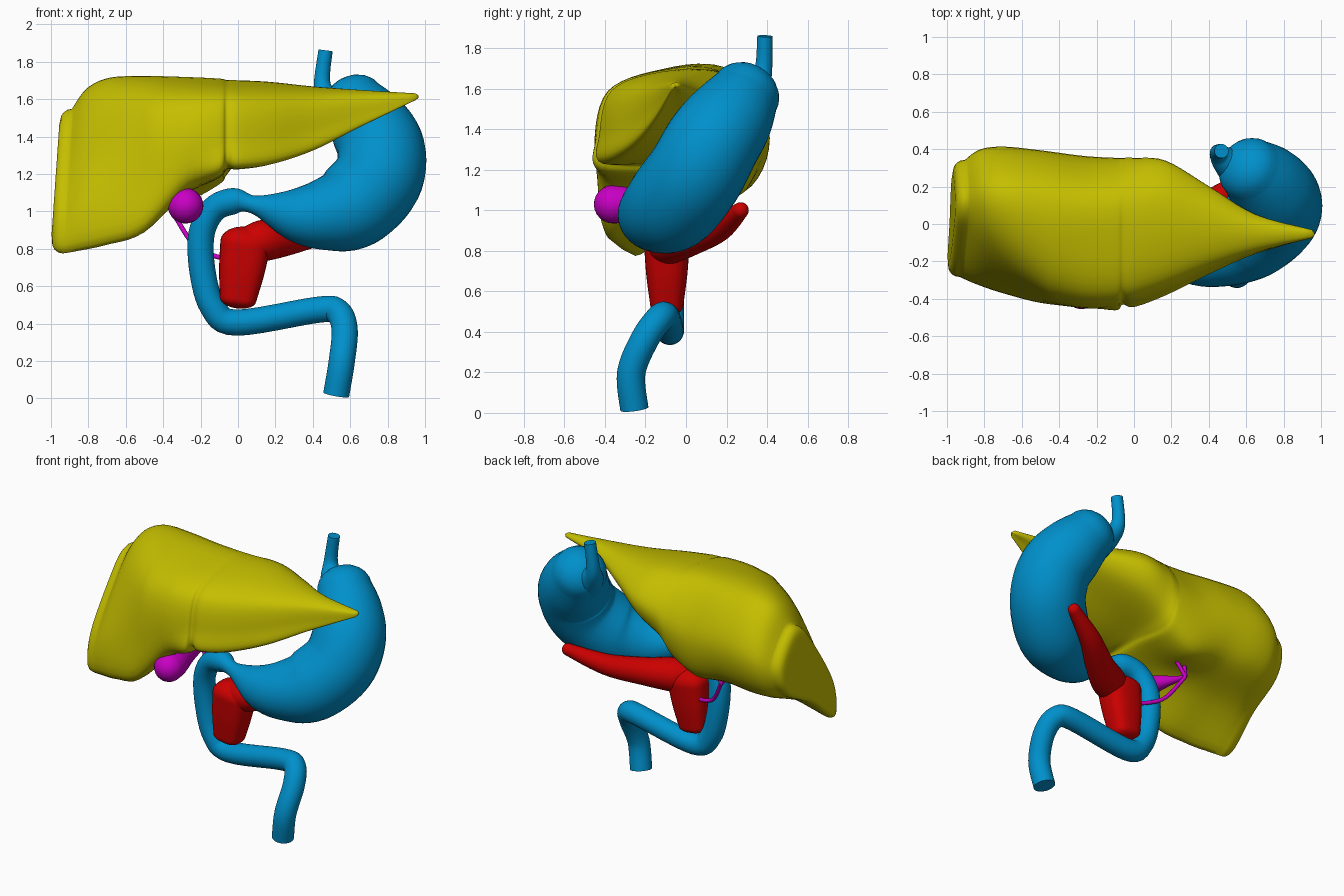
import bpy, bmesh, math
from mathutils import Vector

if "Cube" in bpy.data.objects:
    bpy.data.objects.remove(bpy.data.objects["Cube"])


def material(name, rgb):
    m = bpy.data.materials.new(name)
    m.diffuse_color = (*rgb, 1)
    m.use_nodes = True
    m.node_tree.nodes["Principled BSDF"].inputs["Base Color"].default_value = m.diffuse_color
    return m


def catmull(pts, steps, closed=False):
    """Smooth curve through tuples of any dimension."""
    n = len(pts)
    at = (lambda i: pts[i % n]) if closed else (lambda i: pts[max(0, min(n - 1, i))])
    out = []
    for i in range(n if closed else n - 1):
        p = [at(i + k) for k in (-1, 0, 1, 2)]
        for s in range(steps):
            t = s / steps
            out.append(tuple(0.5 * (2 * b + (c - a) * t + (2 * a - 5 * b + 4 * c - d) * t * t
                                    + (3 * b - a - 3 * c + d) * t ** 3)
                             for a, b, c, d in zip(*p)))
    if not closed:
        out.append(tuple(pts[-1]))
    return out


def loft(bm, rings):
    """Skin a list of closed rings and cap both ends."""
    vs = [[bm.verts.new(p) for p in r] for r in rings]
    n = len(vs[0])
    for a, b in zip(vs, vs[1:]):
        for i in range(n):
            bm.faces.new((a[i], a[(i + 1) % n], b[(i + 1) % n], b[i]))
    bm.faces.new(vs[0][::-1])
    bm.faces.new(vs[-1])


def dome(p, q, depth):
    """Points rounding off the end p of a path that comes from q."""
    c, r = Vector(p[:3]), p[3]
    d = (c - Vector(q[:3])).normalized()
    angles = [math.pi / 2 * k / 6 for k in range(1, 7)]
    return [(*(c + d * r * depth * math.sin(a)), r * math.cos(a)) for a in angles]


def tube(bm, path, sides=28, steps=6, power=1.0, flat_y=1.0, start=0, end=0):
    """Tube through (x, y, z, radius) points; power < 1 squares the section."""
    pts = catmull(path, steps)
    head = dome(pts[0], pts[1], start)[::-1] if start else []
    tail = dome(pts[-1], pts[-2], end) if end else []
    pts = head + pts + tail
    pos = [Vector(p[:3]) for p in pts]
    rings, tan, n = [], None, None
    for i, c in enumerate(pos):
        t = (pos[min(i + 1, len(pos) - 1)] - pos[max(i - 1, 0)]).normalized()
        if n is None:
            ref = Vector((1, 0, 0)) if abs(t.x) < 0.8 else Vector((0, 0, 1))
            n = (ref - t * ref.dot(t)).normalized()
        else:
            n = tan.rotation_difference(t) @ n
        tan, b, r = t, t.cross(n), max(pts[i][3], 0.002)
        ring = []
        for k in range(sides):
            a = 2 * math.pi * k / sides
            u, v = (math.copysign(abs(w) ** power, w) for w in (math.cos(a), math.sin(a)))
            o = (n * u + b * v) * r
            o.y *= flat_y
            ring.append(c + o)
        rings.append(ring)
    loft(bm, rings)


def finish(name, bm, rgb):
    bmesh.ops.recalc_face_normals(bm, faces=bm.faces)
    me = bpy.data.meshes.new(name)
    bm.to_mesh(me)
    bm.free()
    ob = bpy.data.objects.new(name, me)
    bpy.context.collection.objects.link(ob)
    me.materials.append(material(name + "_colour", rgb))
    bpy.ops.object.select_all(action='DESELECT')
    ob.select_set(True)
    bpy.context.view_layer.objects.active = ob
    bpy.ops.object.shade_smooth_by_angle(angle=math.radians(50))


# Stomach running on into the duodenum, which has a constant radius
bm = bmesh.new()
stomach = [(.62, .29, 1.57, .175), (.7, .22, 1.46, .215), (.765, .13, 1.33, .235),
           (.745, .04, 1.17, .24), (.61, -.07, 1.03, .235), (.46, -.145, .985, .195),
           (.3, -.18, .985, .145), (.09, -.17, 1.035, .05)]
duodenum = [(-.02, -.14, 1.055), (-.13, -.11, 1.01), (-.195, -.09, .88), (-.19, -.08, .68),
            (-.135, -.08, .49), (-.01, -.08, .405), (.42, -.1, .473), (.53, -.13, .465),
            (.57, -.2, .37), (.555, -.27, .2), (.525, -.255, .02)]
tube(bm, stomach + [(*p, .07) for p in duodenum], sides=36, start=.85)
# Gullet flaring into the stomach
tube(bm, [(.468, .39, 1.86, .038), (.45, .38, 1.68, .045), (.495, .335, 1.59, .08), (.62, .25, 1.48, .14)])
finish("stomach_and_duodenum", bm, (.0, .28, .6))

# Pancreas: squarish head and tapering tail
bm = bmesh.new()
tube(bm, [(.0, -.095, .53, .098), (.02, -.095, .68, .122), (.04, -.095, .83, .135)],
     power=.7, flat_y=.83, start=.5, end=.65)
tube(bm, [(.05, -.1, .83, .09), (.14, -.08, .845, .11), (.3, .02, .865, .09),
          (.5, .165, .915, .068), (.72, .27, 1.0, .04)], start=.5, end=1)
finish("pancreas", bm, (.6, .0, .0))

# Gallbladder and bile ducts meeting at one junction
bm = bmesh.new()
J = (-.34, .1, .98)
tube(bm, [(-.28, -.36, 1.03, .095), (-.285, -.28, 1.03, .088), (-.3, -.14, 1.02, .055),
          (-.325, .02, .99, .022), (*J, .013)], start=1)
for path in ([J, (-.235, .03, .82), (-.12, -.02, .76), (-.04, -.06, .75)],
             [J, (-.24, .06, 1.17)], [J, (-.35, .07, 1.16)]):
    tube(bm, [(*p, .013) for p in path], sides=10)
finish("gallbladder_and_ducts", bm, (.58, .0, .55))


def liver_section(x, ya, za, yf, yb, zt, zb):
    """Side-on outline: front lower edge, front, top, back, underside."""
    w, h = yb - yf, zt - za
    s = .2 * max(0, min(1, (-x - .45) / .46))  # front leans back towards the broad end
    return [(ya, za), (yf + .25 * s, za + .32 * h), (yf + .08 * w + s, zt - .2 * h),
            (yf + .4 * w + .6 * s, zt), (yb - .23 * w, zt - .01 * h), (yb, (zb + zt) / 2),
            (yb - .11 * w, zb), (yf + .48 * w, .45 * za + .55 * zb)]


# Liver: x, lower edge y and z, front y, back y, top z, back lower z
rows = [(-.91, -.25, .775, -.31, .34, 1.53, 1.13), (-.83, -.28, .79, -.345, .395, 1.635, 1.12),
        (-.7, -.33, .82, -.375, .41, 1.69, 1.12),
        (-.5, -.38, .89, -.415, .39, 1.7, 1.12), (-.27, -.38, 1.12, -.45, .36, 1.695, 1.08),
        (-.1, -.425, 1.2, -.445, .35, 1.69, 1.16), (-.06, -.39, 1.24, -.42, .35, 1.685, 1.21),
        (0, -.41, 1.23, -.425, .35, 1.685, 1.28), (.17, -.35, 1.25, -.365, .335, 1.68, 1.38),
        (.4, -.25, 1.325, -.255, .2, 1.66, 1.48), (.65, -.15, 1.45, -.155, .05, 1.645, 1.55),
        (.95, -.07, 1.595, -.075, -.03, 1.63, 1.605)]
rings = []
for row in catmull(rows, 5):
    rings.append([(row[0], y, z) for y, z in catmull(liver_section(*row), 6, closed=True)])


def shrunk(ring, dx, f):
    """Copy of an end ring, moved along x and pulled towards its middle."""
    c = sum((Vector(p) for p in ring), Vector()) / len(ring)
    return [(p[0] + dx, c.y + (p[1] - c.y) * f, c.z + (p[2] - c.z) * f) for p in ring]


# Rounded ends, the broad one leaning outward at the foot
ends = [shrunk(rings[0], -.06 * math.sin(a), 1 - .16 * (1 - math.cos(a)))
        for a in (math.pi / 2, 1.2, .8, .4)]
rings = [shrunk(ends[0], -.004, f) for f in (.05, .5, .9)] + ends + rings + [shrunk(rings[-1], .015, .3)]
for i, ring in enumerate(rings):
    lean = .07 * max(0, min(1, (-ring[0][0] - .6) / .35))
    rings[i] = [(x + lean * (z - 1.2), y, z) for x, y, z in ring]
bm = bmesh.new()
loft(bm, rings)
finish("liver", bm, (.56, .52, .0))
